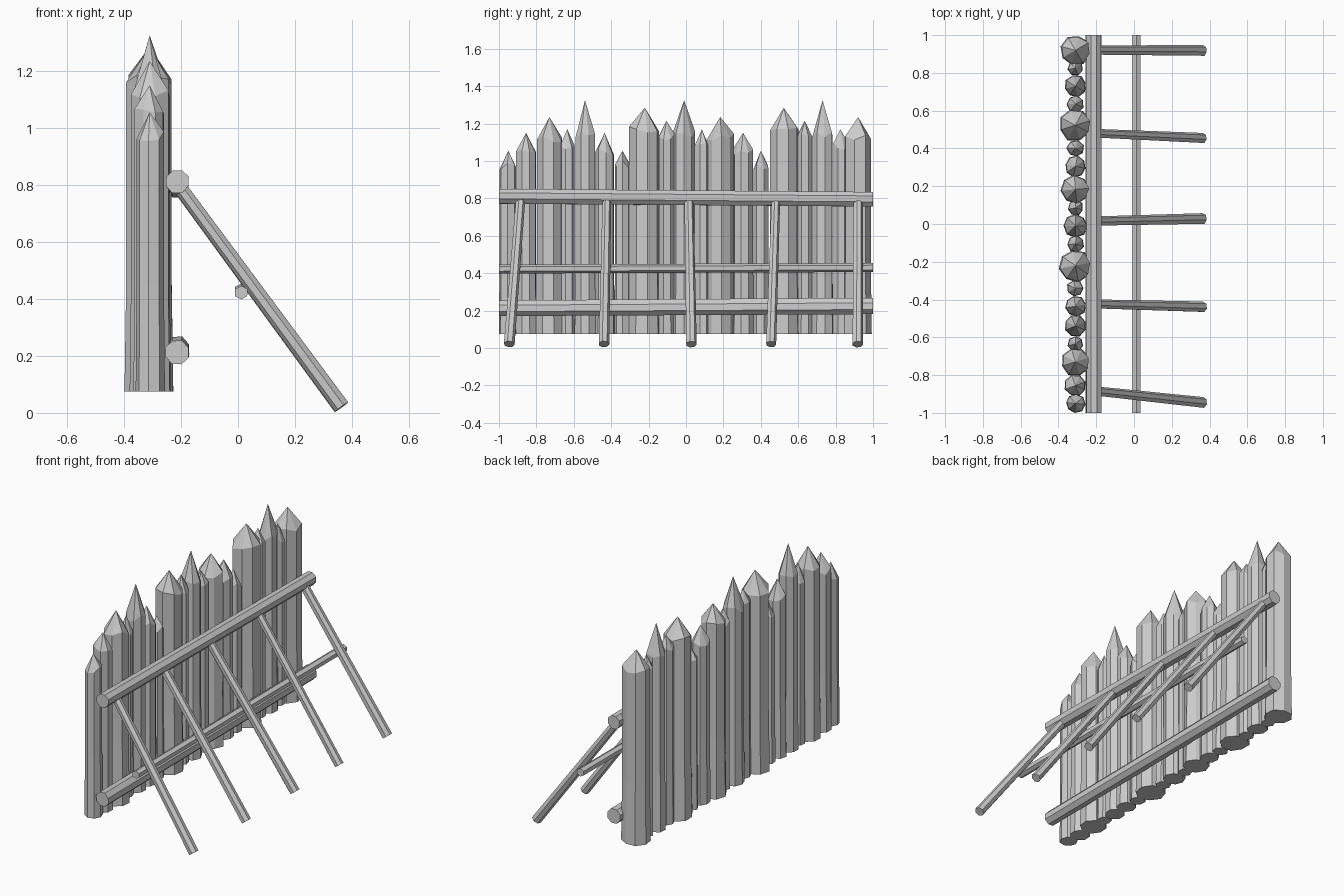
import bpy, bmesh, math, random
from mathutils import Vector

if "Cube" in bpy.data.objects:
    bpy.data.objects.remove(bpy.data.objects["Cube"])

random.seed(4)


def loft(name, rings, tip=None):
    """Join equal-sized rings of points into a closed flat-shaded solid."""
    bm = bmesh.new()
    vr = [[bm.verts.new(p) for p in ring] for ring in rings]
    n = len(vr[0])
    for a, b in zip(vr, vr[1:]):
        for i in range(n):
            j = (i + 1) % n
            bm.faces.new((a[i], a[j], b[j], b[i]))
    bm.faces.new(vr[0][::-1])
    if tip is None:
        bm.faces.new(vr[-1])
    else:
        t = bm.verts.new(tip)
        for i in range(n):
            bm.faces.new((vr[-1][i], vr[-1][(i + 1) % n], t))
    bmesh.ops.recalc_face_normals(bm, faces=bm.faces)
    me = bpy.data.meshes.new(name)
    bm.to_mesh(me)
    bm.free()
    ob = bpy.data.objects.new(name, me)
    bpy.context.collection.objects.link(ob)
    return ob


def stake(i, y, r, shoulder, tip):
    """Upright log, wider at the foot, cut to a point at the top."""
    n = 8 if r > 0.045 else 7
    turn = random.uniform(0, math.tau)
    wob = [random.uniform(0.93, 1.06) for _ in range(n)]
    rings = []
    for z, s in ((0.075, 1.04), (0.45, 0.97), (shoulder, 0.97)):
        ring = []
        for k in range(n):
            a = turn + math.tau * k / n
            rr = r * s * wob[k]
            dz = random.uniform(-0.02, 0.02) if z == shoulder else 0
            ring.append((-0.31 + rr * math.cos(a),
                         max(-1, min(1, y + rr * math.sin(a))), z + dz))
        rings.append(ring)
    loft(f"stake_{i}", rings, (-0.31, y, tip))


def pole(name, p, q, r0, r1, n=8):
    """Slightly irregular faceted log between two points."""
    p, q = Vector(p), Vector(q)
    d = (q - p).normalized()
    u = d.cross(Vector((0, 0, 1))).normalized()
    v = u.cross(d)
    wob = [random.uniform(0.93, 1.05) for _ in range(n)]
    loft(name, [[c + (u * math.cos(math.tau * (k + .5) / n)
                      + v * math.sin(math.tau * (k + .5) / n)) * r * wob[k]
                 for k in range(n)] for c, r in ((p, r0), (q, r1))])


# Palisade stakes: y, radius, shoulder height, tip height
STAKES = [
    (-0.95, .050, 0.97, 1.055), (-0.855, .056, 1.05, 1.15),
    (-0.73, .073, 1.12, 1.235), (-0.635, .041, 1.07, 1.17),
    (-0.54, .058, 1.13, 1.325), (-0.435, .054, 1.05, 1.15),
    (-0.34, .044, 0.98, 1.055), (-0.22, .084, 1.17, 1.285),
    (-0.105, .044, 1.13, 1.215), (-0.01, .060, 1.14, 1.325),
    (0.085, .041, 1.08, 1.17), (0.183, .073, 1.13, 1.235),
    (0.305, .055, 1.05, 1.15), (0.40, .044, 0.97, 1.055),
    (0.523, .084, 1.17, 1.285), (0.635, .044, 1.13, 1.215),
    (0.73, .058, 1.14, 1.325), (0.825, .041, 1.08, 1.17),
    (0.92, .077, 1.12, 1.235),
]
for i, s in enumerate(STAKES):
    stake(i, *s)

# Horizontal rails
pole("upper_rail", (-0.213, -1, 0.813), (-0.213, 1, 0.797), .043, .042)
pole("lower_rail", (-0.215, -1, 0.212), (-0.215, 1, 0.224), .045, .047)
pole("brace_rail", (0.012, -1, 0.422), (0.012, 1, 0.430), .025, .025, 6)

# Slanted braces: y at the rail, y at the ground
for i, (a, b) in enumerate([(-.885, -.945), (-.425, -.44), (.015, .028),
                            (.48, .455), (.92, .918)]):
    pole(f"brace_{i}", (-0.20, a, 0.785), (0.363, b, 0.02), .025, .029, 7)
